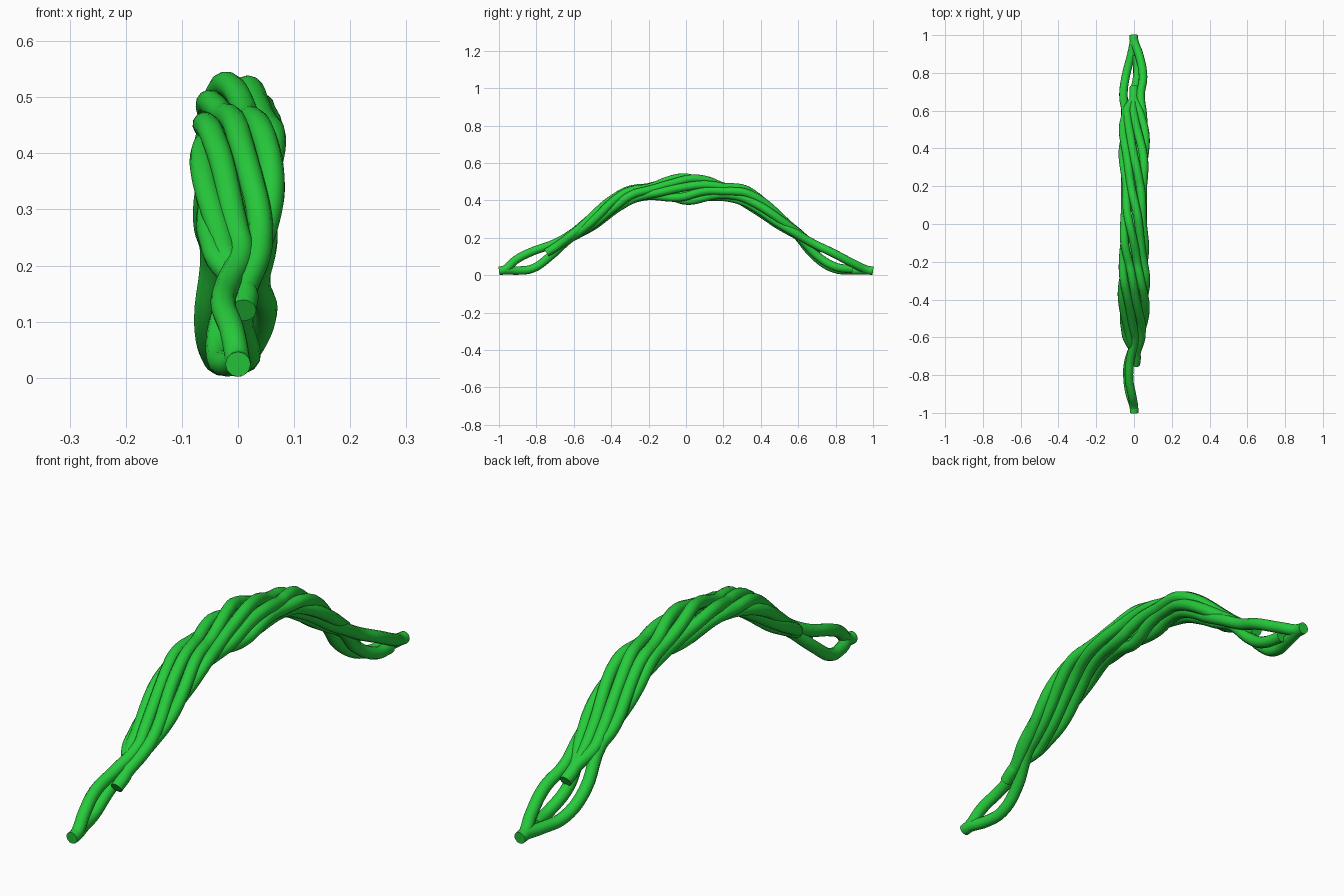
import bpy
import math
from mathutils import Vector

cube = bpy.data.objects.get("Cube")
if cube:
    bpy.data.objects.remove(cube, do_unlink=True)

TUBE = 0.0225
PITCH = 1.6
WAVE = 0.42
STEP = 0.1

# Arch height and the strand spread, sampled outward from the middle
HEIGHT = [0.462, 0.46, 0.447, 0.428, 0.368, 0.288, 0.218, 0.16, 0.1]
SIDE = [0.06, 0.06, 0.057, 0.06, 0.06, 0.056, 0.042, 0.024, 0.02]
DEPTH = [0.062, 0.047, 0.027, 0.035, 0.034, 0.025, 0.01, 0.01, 0.01]

green = bpy.data.materials.new("vine green")
green.use_nodes = True
green.diffuse_color = (0.02, 0.6, 0.045, 1)
green.node_tree.nodes["Principled BSDF"].inputs["Base Color"].default_value = green.diffuse_color


def sample(table, y):
    """Smooth symmetric lookup along the arch."""
    t = abs(y) / STEP
    i = min(int(t), len(table) - 2)
    f = t - i
    a, b = table[i], table[i + 1]
    before = table[abs(i - 1)]
    after = table[min(i + 2, len(table) - 1)]
    m0, m1 = (b - before) / 2, (after - a) / 2
    return (a * (2 * f**3 - 3 * f**2 + 1) + m0 * (f**3 - 2 * f**2 + f)
            + b * (3 * f**2 - 2 * f**3) + m1 * (f**3 - f**2))


def twist(phase, y0, y1):
    """Points of one strand wound around the arch; phase is its angle at y = -0.5."""
    count = round((y1 - y0) / 0.05)
    start = math.radians(phase)
    points = []
    for i in range(count + 1):
        y = y0 + (y1 - y0) * i / count
        angle = start + math.tau * (y + 0.5) / PITCH
        swell = 0.92 + 0.14 * math.cos(math.tau * y / WAVE + 2 * start)
        slope = (sample(HEIGHT, y + 0.01) - sample(HEIGHT, y - 0.01)) / 0.02
        normal = Vector((0, -slope, 1)).normalized()
        centre = Vector((0, y, sample(HEIGHT, y)))
        points.append(centre + Vector((swell * sample(SIDE, y) * math.cos(angle), 0, 0))
                      + normal * swell * sample(DEPTH, y) * math.sin(angle))
    return points


def strand(name, points):
    curve = bpy.data.curves.new(name, 'CURVE')
    curve.dimensions = '3D'
    curve.bevel_depth = TUBE
    curve.bevel_resolution = 4
    curve.resolution_u = 5
    curve.use_fill_caps = True
    spline = curve.splines.new('BEZIER')
    spline.bezier_points.add(len(points) - 1)
    for knot, co in zip(spline.bezier_points, points):
        knot.co = co
        knot.handle_left_type = knot.handle_right_type = 'AUTO'
    curve.materials.append(green)
    obj = bpy.data.objects.new(name, curve)
    bpy.context.collection.objects.link(obj)
    bpy.ops.object.select_all(action='DESELECT')
    obj.select_set(True)
    bpy.context.view_layer.objects.active = obj
    bpy.ops.object.convert(target='MESH')
    bpy.ops.object.shade_smooth_by_angle(angle=math.radians(40))


# Two long strands that open into a loop and meet again at each foot
front_foot = [(0, -1, 0.024), (0, -0.975, 0.027)]
back_foot = [(0, 0.975, 0.027), (0, 1, 0.024)]
upper_front = front_foot + [(-0.01, -0.91, 0.082), (-0.026, -0.82, 0.128), (-0.018, -0.71, 0.167)]
upper_back = [(0.035, 0.68, 0.17), (0.048, 0.78, 0.122), (0.026, 0.9, 0.06)] + back_foot
lower_front = front_foot + [(-0.022, -0.9, 0.025), (-0.034, -0.82, 0.036), (-0.03, -0.73, 0.098)]
lower_back = [(-0.056, 0.69, 0.1), (-0.042, 0.79, 0.036), (-0.014, 0.9, 0.025)] + back_foot
strand("long_strand_upper", upper_front + twist(104, -0.6, 0.58) + upper_back)
strand("long_strand_lower", lower_front + twist(310, -0.62, 0.58) + lower_back)

# Shorter strands whose cut ends gather into one stub at each side
front_stub = [(0.01, -0.745, 0.12), (0.012, -0.69, 0.155)]
back_stub = [(0, 0.67, 0.165), (0, 0.725, 0.135)]
low_tail = [(0.005, 0.7, 0.105), (0.018, 0.8, 0.045), (0.014, 0.89, 0.032)]
strand("short_strand_front", front_stub + twist(0, -0.61, 0.6) + back_stub)
strand("short_strand_back", front_stub + twist(208, -0.61, 0.6) + back_stub)
strand("short_strand_inner", front_stub + twist(156, -0.61, 0.6) + back_stub)
strand("short_strand_outer", front_stub + twist(52, -0.61, 0.6) + low_tail)

# Half-length strands that overlap under the crown
strand("half_strand_back", twist(260, 0.0, 0.6) + back_stub)
strand("half_strand_front", front_stub + twist(260, -0.61, 0.1))
